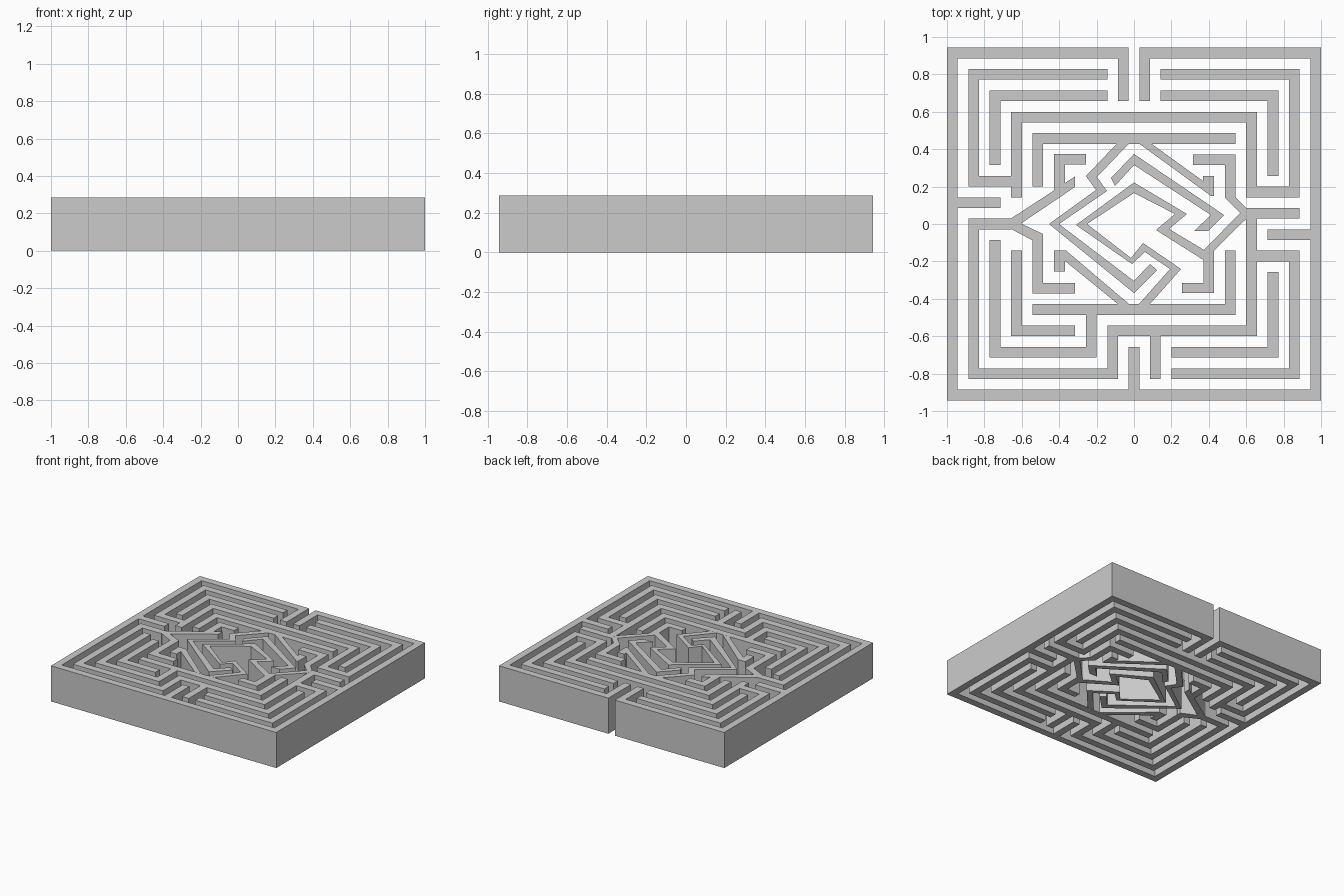
import bpy, bmesh
from mathutils import Vector

if "Cube" in bpy.data.objects:
    bpy.data.objects.remove(bpy.data.objects["Cube"])

U = 2 / 35          # wall thickness; walls sit on a grid of pitch 2U
HEIGHT = 5 * U
S = 187.0           # plan units per metre for the slanted walls


def extrude(name, outlines):
    """Extrude closed 2D outlines from the floor to the wall height."""
    bm = bmesh.new()
    for pts in outlines:
        face = bm.faces.new([bm.verts.new((x, y, 0)) for x, y in pts])
        res = bmesh.ops.extrude_face_region(bm, geom=[face], use_keep_orig=True)
        top = [v for v in res["geom"] if isinstance(v, bmesh.types.BMVert)]
        bmesh.ops.translate(bm, verts=top, vec=(0, 0, HEIGHT))
    bmesh.ops.recalc_face_normals(bm, faces=bm.faces)
    bmesh.ops.triangulate(bm, faces=[f for f in bm.faces if len(f.verts) > 4])
    mesh = bpy.data.meshes.new(name)
    bm.to_mesh(mesh)
    bm.free()
    obj = bpy.data.objects.new(name, mesh)
    bpy.context.collection.objects.link(obj)


def wall(path):
    """Outline of a square-ended, mitred wall following grid (column, row) points."""
    p = [Vector(((2 * k - 17) * U, (16 - 2 * j) * U)) for k, j in path]
    d = [(b - a).normalized() for a, b in zip(p, p[1:])]
    p[0] -= d[0] * U / 2
    p[-1] += d[-1] * U / 2
    n = [Vector((-v.y, v.x)) * U / 2 for v in d]
    off = [n[0]] + [a + b for a, b in zip(n, n[1:])] + [n[-1]]
    return [a + o for a, o in zip(p, off)] + [a - o for a, o in zip(p, off)][::-1]


def walls(name, paths):
    extrude(name, [wall(p) for p in paths])


def slanted(name, pts):
    extrude(name, [[(x / S, y / S) for x, y in pts]])


# Outer border with the entrance, and its stubs
walls("outer_border", [
    [(8, 2), (8, 0), (0, 0), (0, 16), (17, 16), (17, 0), (9, 0), (9, 2)],
    [(.5, 7), (2, 7)], [(15, 8.5), (16.5, 8.5)], [(8.5, 15.5), (8.5, 14)],
])

# Back half of the square rings
walls("back_walls", [
    [(7, 1), (1, 1), (1, 6), (2.5, 6)],
    [(7, 2), (2, 2), (2, 5)],
    [(10, 1), (16, 1), (16, 6.5), (14.5, 6.5)],
    [(10, 2), (15, 2), (15, 5.5)],
    [(3, 6.5), (3, 3), (14, 3), (14, 6.5)],
    [(13, 4), (4, 4), (4, 6)],
    [(14, 7.5), (16, 7.5)],
])

# Front half of the square rings
walls("front_walls", [
    [(14, 8), (14, 13), (7.5, 13), (7.5, 15), (1, 15), (1, 8), (2.5, 8)],
    [(14.5, 9.5), (16, 9.5), (16, 15), (10.5, 15)],
    [(15, 10.5), (15, 14), (10.5, 14)],
    [(2, 9), (2, 14), (6.5, 14), (6.5, 12.5)],
    [(3, 9.5), (3, 13), (5.5, 13)],
    [(4, 9), (4, 11), (5.5, 11)],
    [(4, 12), (13, 12), (13, 9.5)],
    [(9.5, 13.5), (9.5, 15)],
])

# Left arrow joining the square rings to the diamond
slanted("left_arrow_wall", [
    (-123, 5.5), (-80, 33.5), (-80, 70), (-48, 70), (-48, 59.5), (-69, 59.5),
    (-69, 41), (-59, 47.5), (-59, 37), (-113, .5), (-91, -10), (-91, -16),
    (-102, -16), (-123, -5)])

# Outer diamond, left side
slanted("outer_diamond_wall", [
    (-17, 80.5), (-48, 48), (-38, 34), (-85, 0), (0, -69), (23, -46),
    (16, -40), (0, -57), (-75, 0), (-27, 33), (-37, 47), (-5, 80.5)])

# Outer diamond, right hook
slanted("diamond_hook_wall", [
    (-23, 46), (0, 70), (90, 9), (74, -7), (60, -7), (77, 9), (0, 59), (-19, 38)])

# Spurs on the inner square
slanted("back_spur", [
    (5, 80.5), (17, 80.5), (69, 43), (69, 48), (80, 48), (80, 28), (77, 28)])
slanted("front_spur", [
    (-80, -26.5), (-68, -26.5), (-5, -80), (-16, -80), (-69, -37),
    (-69, -47.5), (-80, -47.5)])

# Right arrow running on into the inner diamond
slanted("inner_diamond_wall", [
    (59, 69.5), (101.5, 69.5), (101.5, 27), (112, 16), (112, 5), (80, -26.5),
    (80, -69), (48, -69), (48, -59), (69.5, -59), (69.5, -36), (22, -6),
    (41, 10), (0, 31), (-47, 0), (-3, -34), (9, -19), (47, -45), (16, -80),
    (5, -80), (36, -45), (11, -28), (-2, -40), (-58, -1), (0, 41.5), (53, 10),
    (35, -5), (70, -26), (106, 11), (91, 26), (91, 59), (59, 59)])
